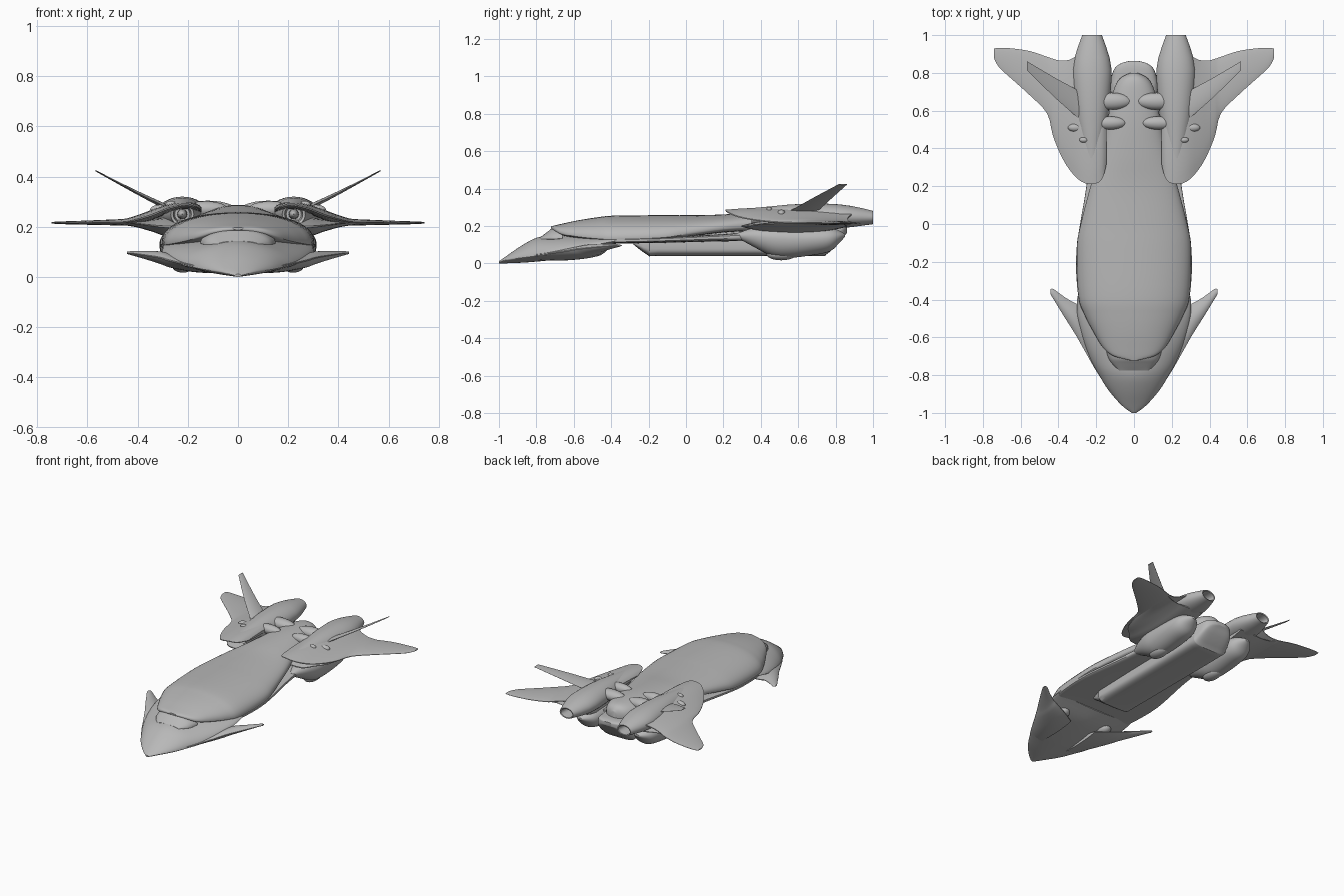
import bpy, bmesh, math

grey = bpy.data.materials.new("hull_grey")
grey.diffuse_color = (0.48, 0.48, 0.48, 1)


def finish(name, bm, mirror=False, angle=35):
    bmesh.ops.recalc_face_normals(bm, faces=bm.faces)
    me = bpy.data.meshes.new(name)
    bm.to_mesh(me)
    bm.free()
    for p in me.polygons:
        p.use_smooth = True
    me.set_sharp_from_angle(angle=math.radians(angle))
    me.materials.append(grey)
    ob = bpy.data.objects.new(name, me)
    bpy.context.collection.objects.link(ob)
    if mirror:
        m = ob.modifiers.new("mirror", "MIRROR")
        m.use_mirror_merge = False
    return ob


def spline(rows, steps):
    # Catmull-Rom through the given parameter rows
    out = []
    n = len(rows)
    for i in range(n - 1):
        a, b, c, d = rows[max(i - 1, 0)], rows[i], rows[i + 1], rows[min(i + 2, n - 1)]
        for k in range(steps):
            t = k / steps
            out.append([0.5 * (2 * q + (r - p) * t + (2 * p - 5 * q + 4 * r - s) * t * t
                               + (3 * q - p - 3 * r + s) * t ** 3)
                        for p, q, r, s in zip(a, b, c, d)])
    out.append(list(rows[-1]))
    return out


def skin(bm, rings):
    vs = [[bm.verts.new(co) for co in r] for r in rings]
    n = len(vs[0])
    for a, b in zip(vs, vs[1:]):
        for i in range(n):
            j = (i + 1) % n
            bm.faces.new((a[i], a[j], b[j], b[i]))
    bm.faces.new(vs[0])
    bm.faces.new(vs[-1][::-1])


def loft(name, rows, p=2.0, pb=None, cx=0.0, mirror=False, steps=4, n=48, angle=35):
    # rows: y, half width, bottom z, edge z, top z; superellipse sections along y
    rings = []
    for y, hw, zb, ze, zt in spline(rows, steps):
        ring = []
        for i in range(n):
            a = 2 * math.pi * i / n
            c, s = math.cos(a), math.sin(a)
            e = 2 / (p if s >= 0 else (pb or p))
            x = cx + hw * math.copysign(abs(c) ** e, c)
            z = ze + (zt - ze if s >= 0 else ze - zb) * math.copysign(abs(s) ** e, s)
            ring.append((x, y, z))
        rings.append(ring)
    bm = bmesh.new()
    skin(bm, rings)
    return finish(name, bm, mirror, angle)


def panel(name, rows, steps=3, n=14, power=0.7):
    # rows: x, front y, back y, z, thickness; lens sections along x
    rings = []
    for x, yf, yb, z, t in spline(rows, steps):
        up, low = [], []
        for i in range(n + 1):
            u = i / n
            h = t / 2 * max(math.sin(math.pi * u), 0.03) ** power
            y = yf + (yb - yf) * u
            up.append((x, y, z + h))
            low.append((x, y, z - h))
        rings.append(up + low[::-1])
    bm = bmesh.new()
    skin(bm, rings)
    return finish(name, bm, True)


def blob(name, loc, size):
    bm = bmesh.new()
    bmesh.ops.create_uvsphere(bm, u_segments=20, v_segments=12, radius=1)
    for v in bm.verts:
        v.co = [l + c * s for l, c, s in zip(loc, v.co, size)]
    return finish(name, bm, True)


# wedge-shaped nose with swept side blades
loft("nose", [(-1, .012, 0, .006, .012), (-.96, .065, .001, .02, .04),
              (-.88, .135, .004, .03, .095), (-.8, .185, .01, .04, .137),
              (-.72, .23, .018, .05, .15), (-.6, .275, .035, .075, .16),
              (-.48, .3, .06, .1, .165), (-.38, .3, .1, .12, .165)], p=1.8, pb=1.6)
panel("nose_blade", [(.1, -.9, -.5, .035, .04), (.18, -.81, -.46, .045, .05),
                     (.27, -.655, -.43, .065, .055), (.31, -.585, -.42, .077, .05),
                     (.37, -.49, -.385, .087, .032), (.425, -.4, -.345, .095, .016),
                     (.443, -.37, -.345, .096, .008)])

# windscreen under the roof lip
loft("windscreen", [(-.775, .08, .12, .13, .143), (-.74, .115, .12, .13, .17),
                    (-.71, .135, .12, .13, .19), (-.66, .15, .12, .135, .2)], p=2)

# long roof shell, open underneath along the sides
loft("roof_shell", [(-.722, .02, .188, .193, .198), (-.7, .105, .172, .18, .204),
                    (-.66, .16, .15, .162, .213), (-.58, .21, .135, .148, .23),
                    (-.48, .262, .125, .137, .246), (-.38, .295, .12, .133, .256),
                    (-.13, .303, .125, .145, .258), (0, .282, .14, .165, .258),
                    (.2, .23, .165, .195, .262), (.36, .18, .17, .21, .275),
                    (.55, .14, .15, .22, .286), (.7, .11, .15, .22, .284),
                    (.77, .075, .16, .21, .272), (.8, .02, .17, .2, .24)], p=2.1, pb=4)

# thin side rails below the roof
loft("side_rails", [(-.45, .27, .1, .115, .135), (-.36, .298, .106, .12, .14),
                    (-.13, .304, .11, .127, .142), (.2, .252, .118, .14, .158),
                    (.5, .22, .12, .15, .18), (.7, .18, .12, .15, .18)], p=4)

# boxy cargo keel with rounded tail
loft("cargo_keel", [(-.28, .1, .1, .11, .14), (-.2, .125, .042, .1, .15),
                    (-.15, .13, .04, .1, .17), (.3, .13, .04, .1, .18),
                    (.7, .13, .04, .1, .2), (.75, .128, .048, .11, .2),
                    (.82, .105, .11, .15, .2), (.85, .07, .15, .17, .195),
                    (.862, .03, .165, .175, .19)], p=4, steps=3)

# lower engine pods
loft("lower_pod", [(.27, .012, .14, .15, .16), (.36, .055, .09, .145, .19),
                   (.46, .085, .04, .135, .205), (.55, .092, .03, .13, .205),
                   (.68, .092, .045, .13, .2), (.77, .08, .065, .135, .195),
                   (.82, .05, .11, .145, .175), (.85, .012, .143, .15, .157)],
     p=2, cx=.22, mirror=True)
blob("rear_gear_bulge", (.22, .51, .05), (.045, .08, .033))
blob("front_gear_bulge", (.17, -.52, .075), (.05, .07, .038))

# wings: hooded lobe over the intakes, then broad swept tips
panel("wing", [(.145, .32, .75, .268, .02), (.17, .235, .88, .28, .03),
               (.22, .212, .9, .285, .03), (.28, .225, .9, .272, .036),
               (.34, .285, .87, .248, .042), (.39, .37, .865, .232, .036),
               (.43, .47, .875, .222, .03), (.46, .585, .885, .218, .026),
               (.55, .68, .915, .217, .02), (.65, .77, .93, .216, .014),
               (.715, .83, .933, .216, .01), (.742, .88, .928, .216, .006)], power=.55)
# fairing joining wing underside to pods
panel("wing_fairing", [(.16, .3, .86, .2, .07), (.28, .3, .86, .2, .075),
                       (.34, .36, .85, .205, .05), (.4, .42, .85, .212, .03),
                       (.45, .6, .87, .216, .02)])

# upper engine nacelles, hollow at both ends
loft("nacelle", [(.42, .03, .22, .25, .28), (.355, .036, .214, .25, .286),
                 (.35, .046, .204, .25, .296), (.45, .065, .195, .25, .305),
                 (.55, .083, .19, .25, .315), (.65, .094, .188, .25, .32),
                 (.75, .102, .188, .25, .32), (.82, .103, .19, .25, .316),
                 (.88, .093, .194, .248, .308), (.94, .074, .202, .246, .296),
                 (1, .052, .21, .245, .281), (.998, .045, .216, .245, .274),
                 (.9, .036, .222, .245, .266)],
     cx=.222, mirror=True, steps=1, n=32)
blob("intake_hub", (.222, .42, .25), (.02, .07, .02))

# folded saddle ridges pointing inward between the nacelles
blob("front_saddle_ridge", (.13, .535, .27), (.09, .035, .032))
blob("rear_saddle_ridge", (.12, .65, .268), (.11, .045, .036))

# canted tail fins with root fittings
panel("tail_fin", [(.25, .5, .66, .262, .03), (.285, .55, .7, .278, .024),
                   (.42, .67, .775, .345, .014), (.567, .815, .862, .423, .005)])
blob("fin_root_fitting", (.31, .51, .268), (.04, .022, .02))
blob("fin_root_knob", (.265, .445, .287), (.025, .015, .016))
